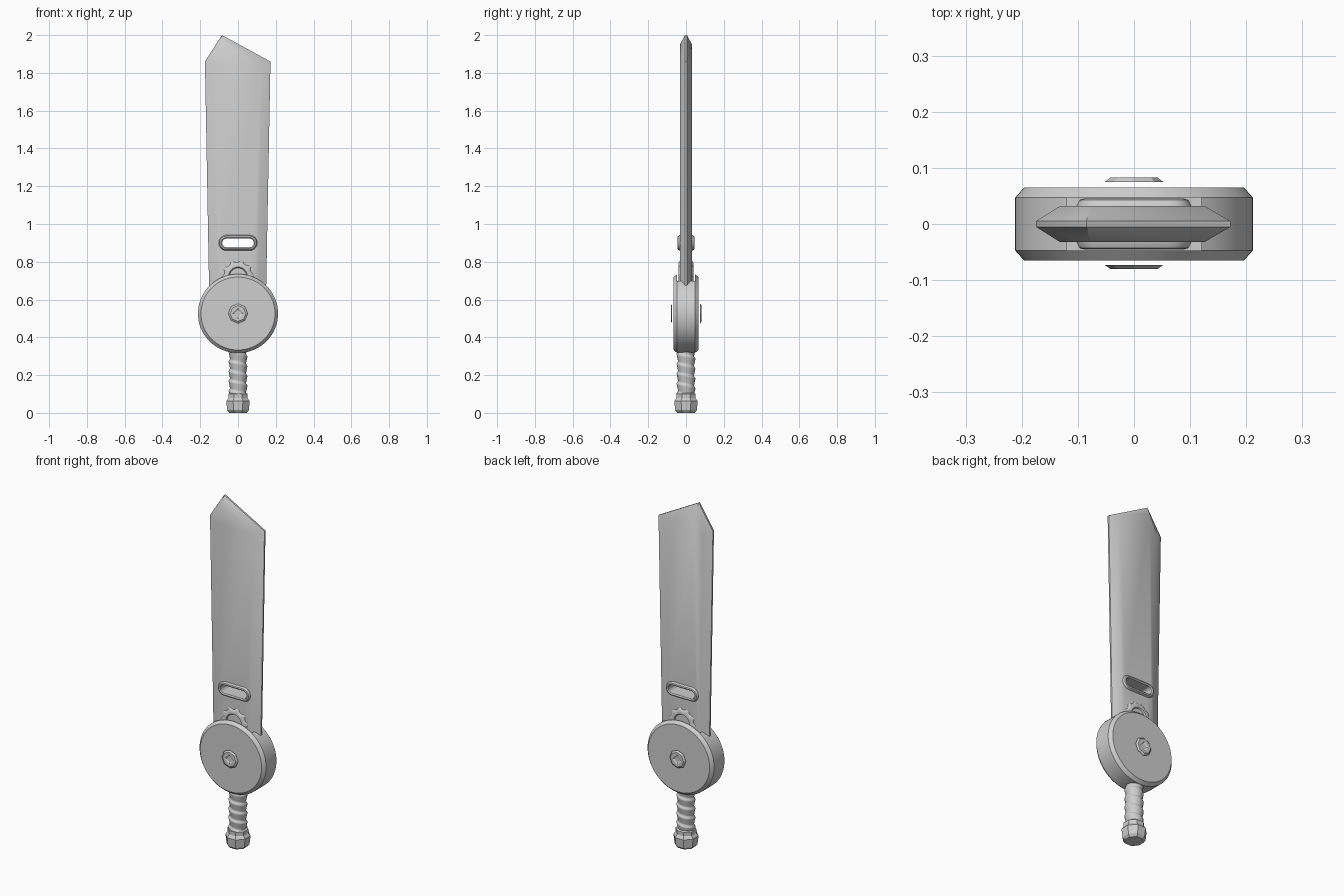
import bpy, bmesh, math

if "Cube" in bpy.data.objects:
    bpy.data.objects.remove(bpy.data.objects["Cube"])

steel = bpy.data.materials.new("plain_grey")
steel.diffuse_color = (0.62, 0.62, 0.62, 1)
steel.use_nodes = True
steel.node_tree.nodes["Principled BSDF"].inputs["Base Color"].default_value = steel.diffuse_color


def loft(name, rings, smooth=None, loop=False):
    """Skin a list of equal-length point rings; cap the ends unless looped."""
    bm = bmesh.new()
    vs = [[bm.verts.new(p) for p in r] for r in rings]
    n = len(vs[0])
    pairs = list(zip(vs, vs[1:])) + ([(vs[-1], vs[0])] if loop else [])
    for a, b in pairs:
        for i in range(n):
            j = (i + 1) % n
            bm.faces.new((a[i], a[j], b[j], b[i]))
    if not loop:
        bm.faces.new(vs[0])
        bm.faces.new(vs[-1])
    bmesh.ops.recalc_face_normals(bm, faces=bm.faces)
    me = bpy.data.meshes.new(name)
    bm.to_mesh(me)
    bm.free()
    me.materials.append(steel)
    ob = bpy.data.objects.new(name, me)
    bpy.context.collection.objects.link(ob)
    bpy.ops.object.select_all(action='DESELECT')
    ob.select_set(True)
    bpy.context.view_layer.objects.active = ob
    if smooth:
        bpy.ops.object.shade_smooth_by_angle(angle=math.radians(smooth))
    return ob


def cut(ob, cutter):
    """Boolean-subtract the cutter, then delete it."""
    cutter.hide_render = True
    bpy.context.view_layer.objects.active = ob
    m = ob.modifiers.new("cut", 'BOOLEAN')
    m.object, m.operation, m.solver = cutter, 'DIFFERENCE', 'EXACT'
    bpy.ops.object.modifier_apply(modifier=m.name)
    bpy.data.objects.remove(cutter)


def circle_y(n, rad, y, z0, sx=1):
    """Ring around the y axis; rad is a number or a function of the index."""
    f = rad if callable(rad) else (lambda i: rad)
    return [(sx * f(i) * math.cos(2 * math.pi * i / n), y,
             z0 + f(i) * math.sin(2 * math.pi * i / n)) for i in range(n)]


def circle_z(n, rad, z):
    return [(rad * math.cos(2 * math.pi * (i + .5) / n),
             rad * math.sin(2 * math.pi * (i + .5) / n), z) for i in range(n)]


def stadium(half_w, r, y, z0, k=8):
    """Slot outline with round ends."""
    pts = []
    for s, a0 in ((1, -90), (-1, 90)):
        for i in range(k + 1):
            a = math.radians(a0 + 180 * i / k)
            pts.append((s * (half_w - r) + r * math.cos(a), y, z0 + r * math.sin(a)))
    return pts


# blade: sharpened outer outline, flat inner faces
edge = [(-.152, .60), (.148, .60), (.172, 1.86), (-.085, 2.0), (-.175, 1.86)]
flat = [(-.108, .60), (.106, .60), (.126, 1.835), (-.078, 1.95), (-.132, 1.84)]
blade = loft("blade", [[(x, y, z) for x, z in o] for o, y in
             ((flat, -.032), (edge, -.005), (edge, .005), (flat, .032))], 35)
SLOT = .90
cut(blade, loft("slot_cutter", [stadium(.084, .023, y, SLOT) for y in (-.1, .1)]))

# raised frame lining the slot
loft("slot_frame", [stadium(w, r, y, SLOT) for w, r, y in (
    (.084, .023, -.040), (.090, .029, -.045), (.097, .036, -.043), (.103, .042, -.031),
    (.103, .042, .031), (.097, .036, .043), (.090, .029, .045), (.084, .023, .040))],
    35, loop=True)

# round guard housing, open at the top where the blade enters
HUB = .526
guard = loft("guard_housing", [circle_y(64, r, y, HUB, 1.015) for r, y in (
    (.193, -.065), (.209, -.047), (.209, .047), (.193, .065))], 30)
box = [(-.12, -.047), (.12, -.047), (.12, .047), (-.12, .047)]
cut(guard, loft("mouth_cutter", [[(x, y, z) for x, y in box] for z in (.66, .9)]))

# toothed wheel peeking out above the guard, ring profile on both faces
GEAR = .722


def teeth(r, d):
    return lambda i: r if i % 4 in (0, 1) else r - d


loft("toothed_wheel", [circle_y(40, r, y, GEAR) for r, y in (
    (.045, -.034), (.050, -.041), (.062, -.041), (teeth(.076, .008), -.038),
    (teeth(.086, .010), -.030), (teeth(.086, .010), .030), (teeth(.076, .008), .038),
    (.062, .041), (.050, .041), (.045, .034))], 30)

# octagonal bolts with a square socket, front and back
for name, s, base, top in (("front_bolt", -1, .073, .080), ("back_bolt", 1, .075, .083)):
    socket = lambda i: .030 if i % 2 == 0 else .030 * math.cos(math.pi / 4)
    loft(name, [circle_y(8, r, s * y, HUB) for r, y in (
        (.052, base), (.042, top), (socket, top),
        (lambda i: socket(i) * .65, top - .005))])

# grip with a spiral wrap: stepped radius following a helix
N, ROWS, Z0, Z1, PITCH = 32, 80, .09, .335, .052
rings = []
for k in range(ROWS + 1):
    z = Z0 + (Z1 - Z0) * k / ROWS
    row = []
    for i in range(N):
        a = 2 * math.pi * i / N
        t = (z / PITCH + i / N) % 1
        r = .042 + .008 * min(t / .75, (1 - t) / .25)
        row.append((r * math.cos(a), r * math.sin(a), z))
    rings.append(row)
loft("wrapped_grip", rings, 40)

# faceted pommel and collar
loft("pommel", [circle_z(8, r, z) for r, z in (
    (.050, 0), (.062, .014), (.067, .062), (.055, .078), (.055, .100), (.046, .106))])
